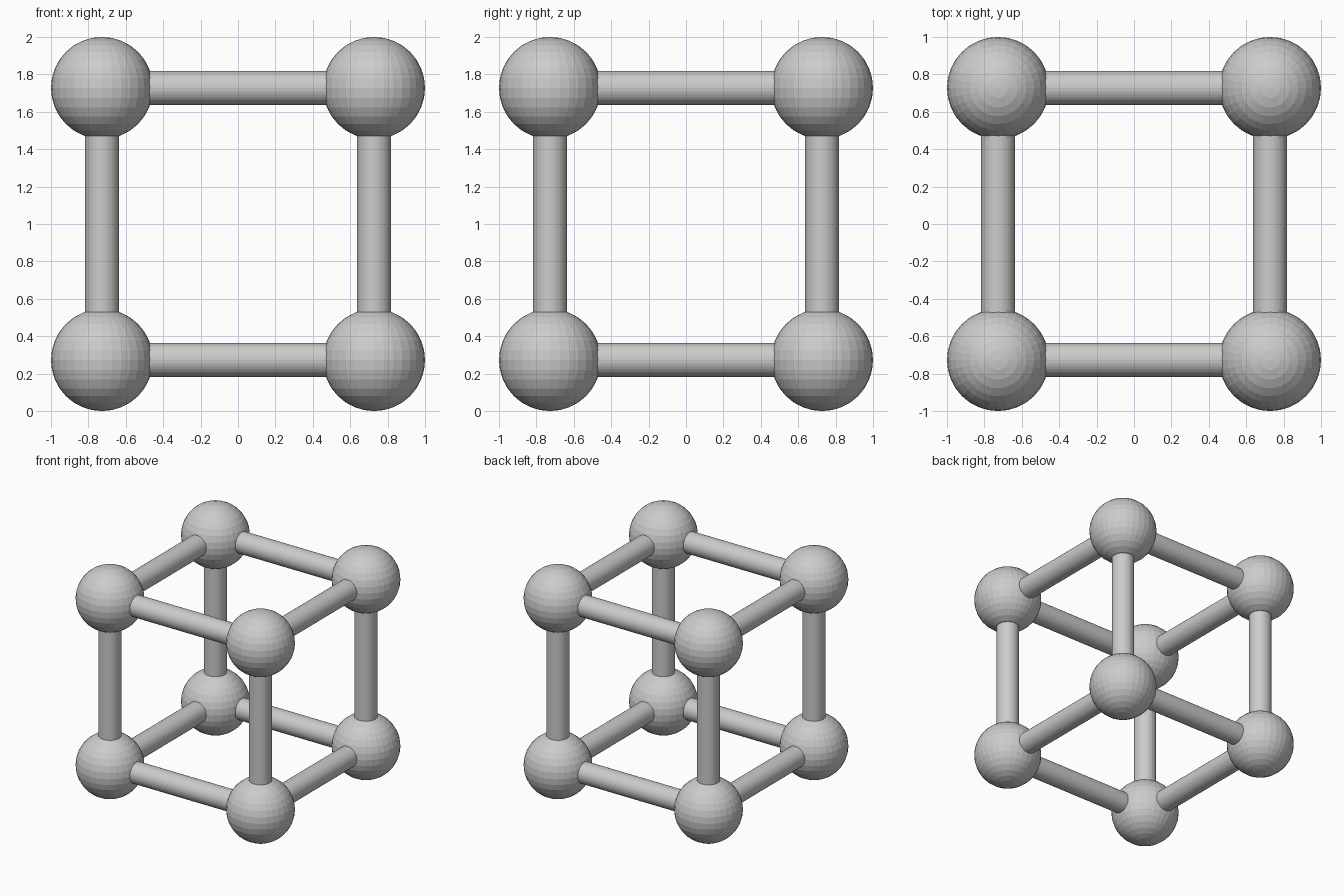
import bpy
from math import pi
from itertools import product

cube = bpy.data.objects.get("Cube")
if cube:
    bpy.data.objects.remove(cube, do_unlink=True)

BALL_RADIUS = 3 / 11
ROD_RADIUS = 1 / 11
OFFSET = 1 - BALL_RADIUS   # ball centre distance from the middle on each axis
SIDES = (("right", -OFFSET), ("left", OFFSET))
DEPTHS = (("front", -OFFSET), ("back", OFFSET))
LEVELS = (("bottom", 1 - OFFSET), ("top", 1 + OFFSET))


def add_rod(name, location, rotation):
    bpy.ops.mesh.primitive_cylinder_add(
        vertices=32, radius=ROD_RADIUS, depth=2 * OFFSET,
        location=location, rotation=rotation)
    bpy.context.object.name = name


# Corner balls, faceted
for (side, x), (depth, y), (level, z) in product(SIDES, DEPTHS, LEVELS):
    bpy.ops.mesh.primitive_uv_sphere_add(
        segments=32, ring_count=16, radius=BALL_RADIUS, location=(x, y, z))
    bpy.context.object.name = f"corner_ball_{level}_{depth}_{side}"

# Rods running across
for (depth, y), (level, z) in product(DEPTHS, LEVELS):
    add_rod(f"cross_rod_{level}_{depth}", (0, y, z), (0, pi / 2, 0))

# Rods running front to back
for (side, x), (level, z) in product(SIDES, LEVELS):
    add_rod(f"side_rod_{level}_{side}", (x, 0, z), (pi / 2, 0, 0))

# Upright rods
for (side, x), (depth, y) in product(SIDES, DEPTHS):
    add_rod(f"upright_rod_{depth}_{side}", (x, y, 1), (0, 0, 0))
